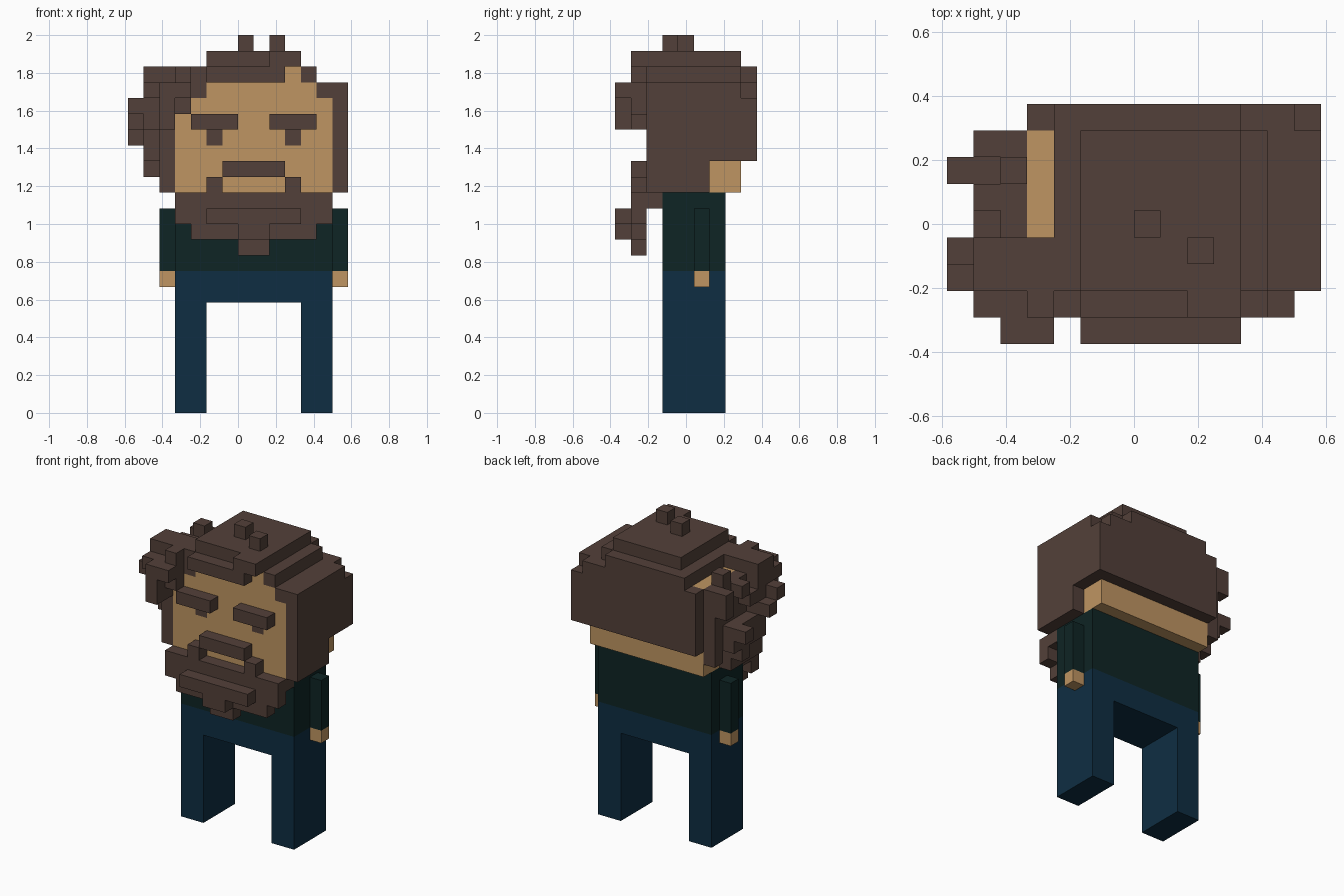
import bpy, bmesh

cube = bpy.data.objects.get("Cube")
if cube:
    bpy.data.objects.remove(cube, do_unlink=True)

U = 1 / 12          # block size
MID = 1             # block column the body is symmetric about
FRONT = -4.5        # y of block row 0, the frontmost row
owner = {}          # block position -> part name
part_material = {}


def material(name, rgb):
    m = bpy.data.materials.new(name)
    m.diffuse_color = (*rgb, 1)
    m.use_nodes = True
    bsdf = m.node_tree.nodes["Principled BSDF"]
    bsdf.inputs["Base Color"].default_value = (*rgb, 1)
    bsdf.inputs["Roughness"].default_value = 0.9
    return m


def box(part, mat, xs, ys, zs):
    """Fill a box of blocks; later parts replace earlier ones."""
    part_material[part] = mat
    for x in range(*xs):
        for y in range(*ys):
            for z in range(*zs):
                owner[x, y, z] = part


def centred(part, mat, half, ys, zs):
    box(part, mat, (MID - half, MID + half), ys, zs)


def pair(part, mat, inner, outer, ys, zs):
    """Matching left and right boxes, measured outwards from the middle."""
    box("left_" + part, mat, (MID + inner, MID + outer), ys, zs)
    box("right_" + part, mat, (MID - outer, MID - inner), ys, zs)


def skin_blocks(part, mat):
    """Mesh the exposed sides of one part's blocks and merge flat areas."""
    bm = bmesh.new()
    for cell in [c for c, n in owner.items() if n == part]:
        for axis in range(3):
            for side in (0, 1):
                near = list(cell)
                near[axis] += 2 * side - 1
                if tuple(near) in owner:
                    continue
                u, v = (axis + 1) % 3, (axis + 2) % 3
                corners = []
                for a, b in ((0, 0), (1, 0), (1, 1), (0, 1)):
                    p = list(cell)
                    p[axis] += side
                    p[u] += a
                    p[v] += b
                    corners.append(bm.verts.new((p[0] * U, (p[1] + FRONT) * U, p[2] * U)))
                bm.faces.new(corners if side else corners[::-1])
    bmesh.ops.remove_doubles(bm, verts=bm.verts, dist=0.001)
    bmesh.ops.dissolve_limit(bm, angle_limit=0.01, verts=bm.verts, edges=bm.edges)
    mesh = bpy.data.meshes.new(part)
    bm.to_mesh(mesh)
    bm.free()
    mesh.materials.append(mat)
    bpy.context.collection.objects.link(bpy.data.objects.new(part, mesh))


BROWN = material("brown hair", (0.086, 0.051, 0.041))
SKIN = material("tan skin", (0.52, 0.30, 0.122))
GREEN = material("dark green shirt", (0.0045, 0.018, 0.018))
BLUE = material("navy trousers", (0.0045, 0.027, 0.055))

# Body
BODY = (3, 7)
pair("leg", BLUE, 3, 5, BODY, (0, 7))
centred("hips", BLUE, 5, BODY, (7, 9))
centred("torso", GREEN, 5, BODY, (9, 14))
pair("arm", GREEN, 5, 6, (5, 6), (9, 13))
pair("hand", SKIN, 5, 6, (5, 6), (8, 9))

# Head and face
FACE, RAISED = (2, 3), (1, 2)
centred("head", SKIN, 5, (2, 8), (14, 21))
box("head", SKIN, (3, 4), FACE, (21, 22))
pair("eye", BROWN, 2, 3, FACE, (17, 18))
pair("eyebrow", BROWN, 1, 4, RAISED, (18, 19))
centred("moustache", BROWN, 2, RAISED, (15, 16))
pair("moustache_tip", BROWN, 2, 3, RAISED, (14, 15))

# Beard narrows downwards, with a ridge on its front
centred("beard", BROWN, 5, (1, 3), (13, 14))
for z, half in zip((12, 11, 10), (5, 4, 1)):
    centred("beard", BROWN, half, RAISED, (z, z + 1))
for z, half in zip((12, 11), (3, 1)):
    centred("beard_ridge", BROWN, half, (0, 1), (z, z + 1))

# Crown, fringe and upright tufts
centred("crown", BROWN, 3, (2, 8), (22, 23))
box("crown", BROWN, (-3, 4), (3, 9), (21, 22))
box("crown", BROWN, (4, 5), (2, 8), (21, 22))
box("fringe", BROWN, (2, 4), RAISED, (22, 23))
box("fringe", BROWN, (-2, 3), RAISED, (21, 22))
box("fringe", BROWN, (-3, 3), FACE, (21, 22))
for z, right in zip((20, 19), (-2, -3)):
    box("fringe", BROWN, (-4, right), FACE, (z, z + 1))
box("fringe", BROWN, (5, 6), (2, 8), (20, 21))
for x, y in ((0, 4), (2, 3)):
    box("hair_tufts", BROWN, (x, x + 1), (y, y + 1), (23, 24))

# Hair on the back and both sides
centred("hair_back", BROWN, 5, (8, 9), (16, 21))
pair("side_hair", BROWN, 5, 6, (2, 6), (14, 16))
pair("side_hair", BROWN, 5, 6, (2, 8), (16, 20))
box("left_side_hair", BROWN, (6, 7), (8, 9), (16, 20))
box("left_side_hair", BROWN, (6, 7), (2, 8), (20, 21))
box("right_side_hair", BROWN, (-5, -4), (4, 8), (20, 21))

# Tousled locks on the right side, then loose single curls
box("right_locks", BROWN, (-6, -3), (2, 4), (21, 22))
box("right_locks", BROWN, (-6, -4), (2, 4), (18, 21))
box("right_locks", BROWN, (-6, -5), (3, 7), (16, 18))
box("right_locks", BROWN, (-5, -4), (0, 2), (18, 21))
box("right_locks", BROWN, (-4, -3), (0, 2), (20, 21))
CURLS = {
    -7: ((2, 19), (3, 18), (6, 17)),
    -6: ((1, 20), (5, 15), (5, 20), (4, 19), (7, 19), (7, 20)),
    -5: ((6, 21), (7, 15)),
    -4: ((1, 21), (1, 19)),
}
for x, spots in CURLS.items():
    for y, z in spots:
        box("right_curls", BROWN, (x, x + 1), (y, y + 1), (z, z + 1))

for part, mat in part_material.items():
    skin_blocks(part, mat)
